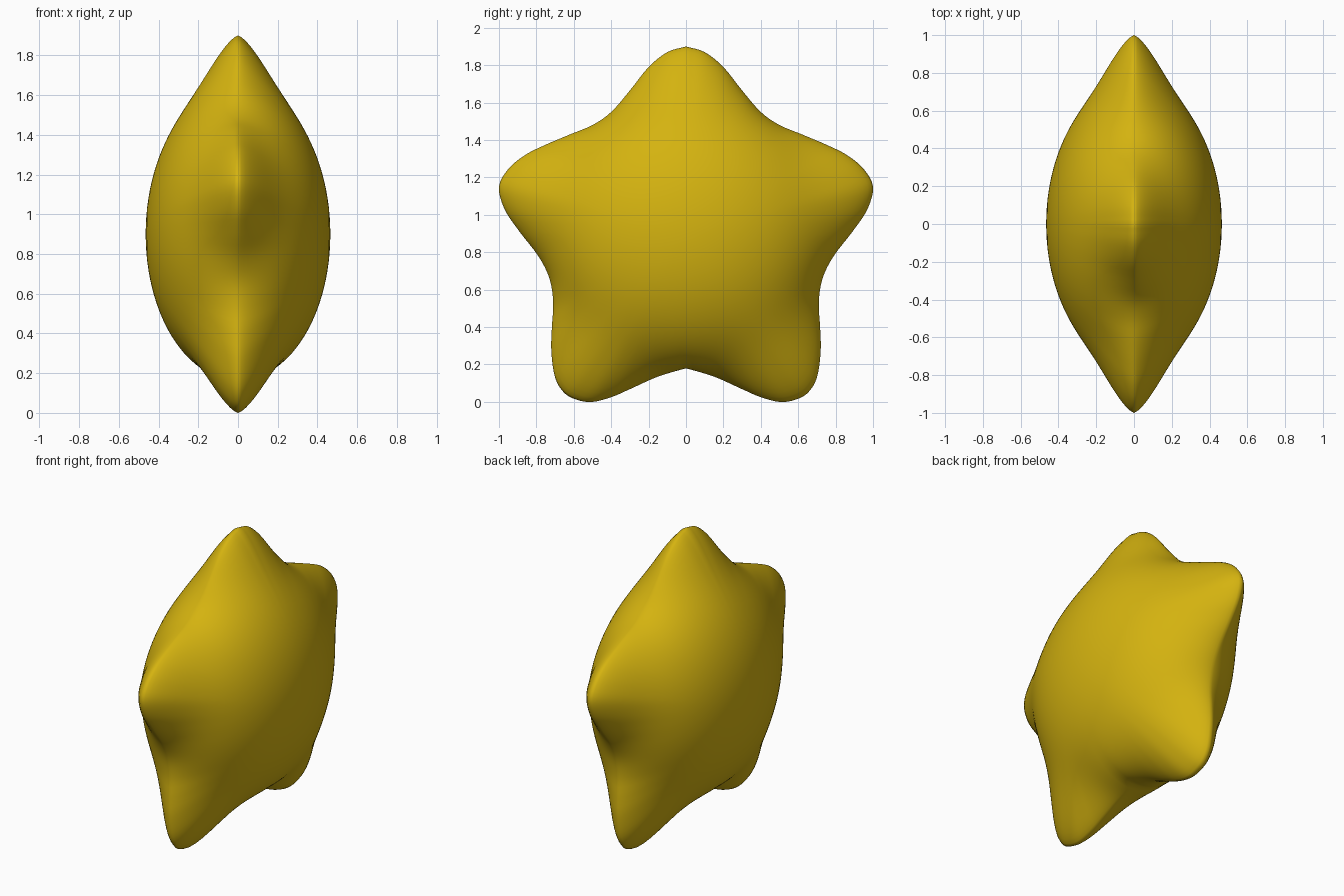
import bpy, bmesh, math
from mathutils import Vector

if "Cube" in bpy.data.objects:
    bpy.data.objects.remove(bpy.data.objects["Cube"])

CZ = 0.90      # centre height
BASE = 0.74    # radius of the round body
HALF = 0.465   # half thickness of the body

# half outline of the star (y, z), from the top tip down to the bottom notch
outline = [(0, 1.9), (0.1, 1.87), (0.2, 1.79), (0.3, 1.665), (0.4, 1.55), (0.5, 1.48),
           (0.62, 1.43), (0.75, 1.375), (0.86, 1.32), (0.95, 1.245), (1.0, 1.15),
           (0.97, 1.03), (0.89, 0.91), (0.79, 0.78), (0.73, 0.66), (0.71, 0.53),
           (0.717, 0.4), (0.72, 0.27), (0.70, 0.13), (0.65, 0.047), (0.58, 0.01),
           (0.5, 0.0), (0.4, 0.025), (0.3, 0.068), (0.15, 0.135), (0, 0.18)]


def smooth_path(points, steps):
    """Catmull-Rom curve through the points."""
    p = [Vector(q) for q in points]
    p = [2 * p[0] - p[1]] + p + [2 * p[-1] - p[-2]]
    out = []
    for i in range(1, len(p) - 2):
        a, b, c, d = p[i - 1:i + 3]
        for k in range(steps):
            t = k / steps
            out.append(0.5 * (2 * b + (c - a) * t + (2 * a - 5 * b + 4 * c - d) * t * t
                              + (3 * b - a - 3 * c + d) * t ** 3))
    out.append(p[-2])
    return out


half = smooth_path(outline, 4)
loop = half + [Vector((-q.x, q.y)) for q in reversed(half[1:-1])]

# puffy star: round body whose radius swells towards the outline at the rim
bm = bmesh.new()
N = 30
rings = []
for j in range(-N + 1, N):
    s = j / N
    beta = math.copysign(abs(s) ** 1.2, s) * math.pi / 2
    w = math.exp(-(abs(math.degrees(beta)) / 18.4) ** 1.4)
    ring = []
    for q in loop:
        d = Vector((q.x, q.y - CZ))
        rho = BASE + (d.length - BASE) * w
        d.normalize()
        r = rho * math.cos(beta)
        x = rho * math.sin(beta) * HALF / BASE
        ring.append(bm.verts.new((x, d.x * r, CZ + d.y * r)))
    rings.append(ring)

n = len(loop)
for a, b in zip(rings, rings[1:]):
    for i in range(n):
        bm.faces.new((a[i], a[(i + 1) % n], b[(i + 1) % n], b[i]))
for ring, x in ((rings[0], -HALF), (rings[-1], HALF)):
    pole = bm.verts.new((x, 0, CZ))
    for i in range(n):
        bm.faces.new((ring[i], ring[(i + 1) % n], pole))
bmesh.ops.recalc_face_normals(bm, faces=bm.faces[:])
for f in bm.faces:
    f.smooth = True

me = bpy.data.meshes.new("puffy_star")
bm.to_mesh(me)
bm.free()
gold = bpy.data.materials.new("golden yellow")
gold.diffuse_color = (0.66, 0.45, 0.005, 1)
gold.use_nodes = True
gold.node_tree.nodes["Principled BSDF"].inputs["Base Color"].default_value = gold.diffuse_color
me.materials.append(gold)
star = bpy.data.objects.new("puffy_star", me)
bpy.context.collection.objects.link(star)
